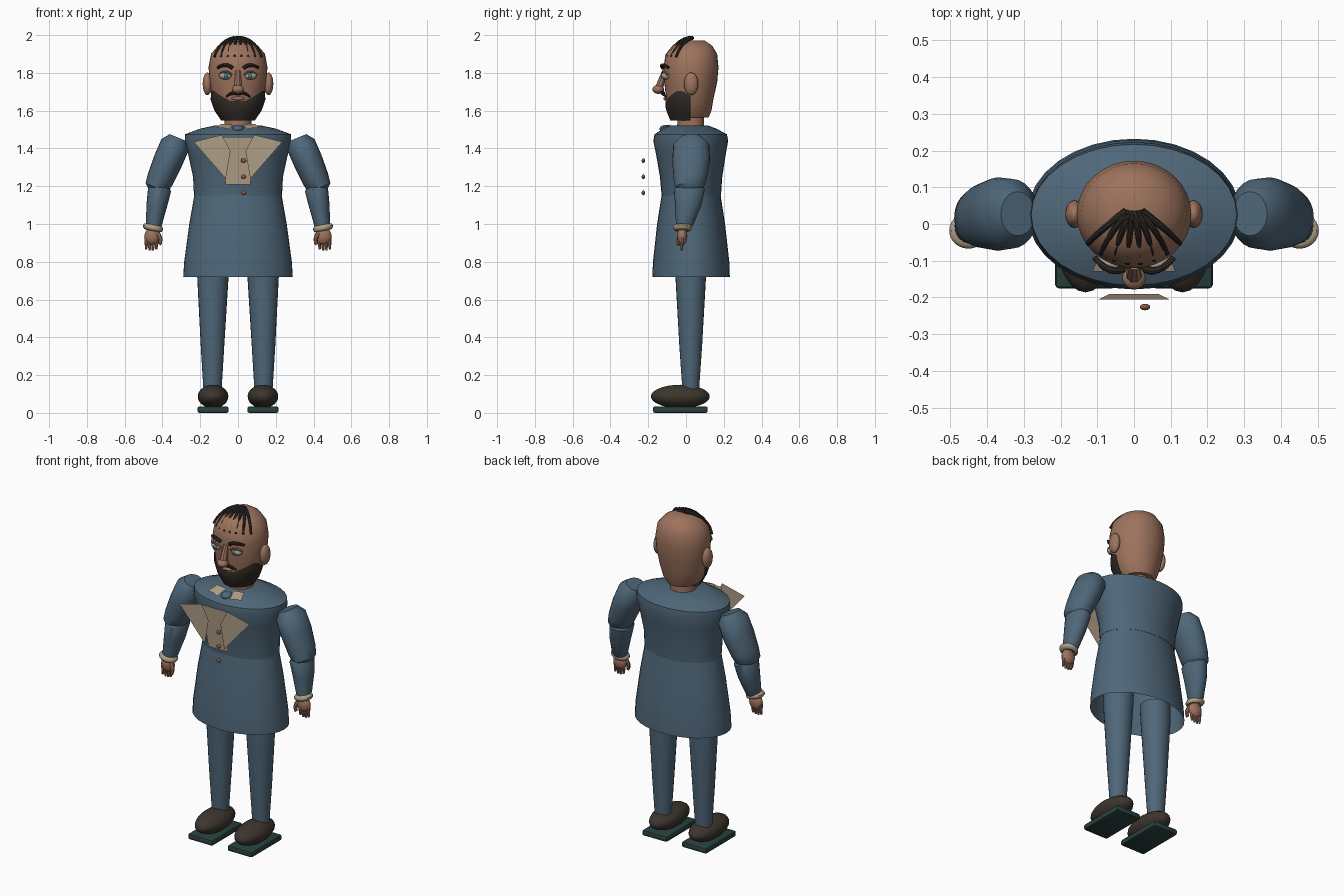
import bpy, bmesh, math
from mathutils import Vector

if "Cube" in bpy.data.objects:
    bpy.data.objects.remove(bpy.data.objects["Cube"])


def material(name, rgb):
    m = bpy.data.materials.new(name)
    m.diffuse_color = (*rgb, 1)
    m.use_nodes = True
    m.node_tree.nodes["Principled BSDF"].inputs["Base Color"].default_value = m.diffuse_color
    return m


BLUE = material("blue cloth", (0.078, 0.135, 0.190))
SKIN = material("skin", (0.34, 0.172, 0.11))
HAIR = material("dark hair", (0.030, 0.024, 0.019))
LEATHER = material("shoe leather", (0.047, 0.036, 0.027))
BEIGE = material("beige linen", (0.42, 0.34, 0.235))
SOLE = material("green sole", (0.021, 0.054, 0.048))
WHITE = material("eye white", (0.40, 0.37, 0.31))
IRIS = material("teal iris", (0.06, 0.17, 0.20))
COPPER = material("copper", (0.25, 0.10, 0.053))


def finish(bm, name, mat, smooth=True, fix=True):
    if fix:
        bmesh.ops.recalc_face_normals(bm, faces=bm.faces)
    me = bpy.data.meshes.new(name)
    bm.to_mesh(me)
    bm.free()
    me.materials.append(mat)
    ob = bpy.data.objects.new(name, me)
    bpy.context.collection.objects.link(ob)
    if smooth:
        bpy.ops.object.select_all(action='DESELECT')
        ob.select_set(True)
        bpy.context.view_layer.objects.active = ob
        bpy.ops.object.shade_smooth_by_angle(angle=math.radians(40))
    return ob


def skin_rings(bm, rings, caps):
    n = len(rings[0])
    for a, b in zip(rings, rings[1:]):
        for i in range(n):
            j = (i + 1) % n
            bm.faces.new((a[i], a[j], b[j], b[i]))
    if caps[0]:
        bm.faces.new(rings[0][::-1])
    if caps[1]:
        bm.faces.new(rings[-1])


def loft(name, rings, mat, n=24, caps=(True, True), side=1):
    """rings: (x, y, z, rx, ry, tilt in degrees about y)"""
    bm = bmesh.new()
    loops = []
    for x, y, z, rx, ry, tilt in rings:
        t, loop = math.radians(tilt), []
        for i in range(n):
            a = 2 * math.pi * i / n
            c = rx * math.cos(a)
            loop.append(bm.verts.new((side * (x + c * math.cos(t)), y + ry * math.sin(a), z + c * math.sin(t))))
        loops.append(loop)
    skin_rings(bm, loops, caps)
    return finish(bm, name, mat)


def ball(name, loc, size, mat, u=20, v=12):
    bm = bmesh.new()
    bmesh.ops.create_uvsphere(bm, u_segments=u, v_segments=v, radius=1)
    bmesh.ops.scale(bm, vec=size, verts=bm.verts)
    bmesh.ops.translate(bm, vec=loc, verts=bm.verts)
    return finish(bm, name, mat)


def strand(name, p0, p1, p2, r0, r1, mat, steps=7, n=8):
    """tapered tube along a curve through three points"""
    p0, p1, p2 = Vector(p0), Vector(p1), Vector(p2)
    ctrl = 2 * p1 - (p0 + p2) / 2
    bm, loops = bmesh.new(), []
    for k in range(steps):
        t = k / (steps - 1)
        p = p0 * (1 - t) ** 2 + ctrl * 2 * t * (1 - t) + p2 * t * t
        d = ((ctrl - p0) * (1 - t) + (p2 - ctrl) * t).normalized()
        u = d.cross(Vector((0.31, 1, 0.17))).normalized()
        w, r = d.cross(u), r0 + (r1 - r0) * t
        loops.append([bm.verts.new(p + r * (u * math.cos(2 * math.pi * i / n) + w * math.sin(2 * math.pi * i / n)))
                      for i in range(n)])
    skin_rings(bm, loops, (True, True))
    return finish(bm, name, mat)


def plate(name, pts, mat):
    bm = bmesh.new()
    bm.faces.new([bm.verts.new(p) for p in pts])
    bm.normal_update()
    if sum(f.normal.y for f in bm.faces) > 0:
        bmesh.ops.reverse_faces(bm, faces=bm.faces)
    return finish(bm, name, mat, False, False)


# Coat: upper body and open skirt
loft("coat_body", [(0, .028, 1.15, .233, .157, 0), (0, .027, 1.25, .238, .165, 0), (0, .026, 1.36, .262, .183, 0),
                   (0, .025, 1.44, .282, .198, 0), (0, .025, 1.475, .28, .192, 0), (0, .02, 1.505, .20, .14, 0),
                   (0, .015, 1.522, .12, .10, 0)], BLUE, 32)
loft("coat_skirt", [(0, .027, .72, .29, .205, 0), (0, .027, .80, .285, .202, 0), (0, .027, 1.0, .258, .18, 0),
                    (0, .027, 1.16, .23, .155, 0)], BLUE, 32, (False, True))

# Neck and head
loft("neck", [(0, .025, 1.49, .072, .072, 0), (0, .025, 1.60, .07, .07, 0)], SKIN)
HEAD = [(1.54, .075, .09, .02), (1.565, .09, .10, .02), (1.60, .115, .115, .02), (1.66, .136, .125, .02),
        (1.75, .15, .14, .025), (1.83, .156, .146, .026), (1.90, .143, .136, .029), (1.945, .105, .105, .033),
        (1.972, .05, .06, .037)]
loft("head", [(0, cy, z, rx, ry, 0) for z, rx, ry, cy in HEAD[1:]], SKIN, 32)


def head_size(z):
    for a, b in zip(HEAD, HEAD[1:]):
        if a[0] <= z <= b[0]:
            t = (z - a[0]) / (b[0] - a[0])
            return [p + (q - p) * t for p, q in zip(a[1:], b[1:])]


# Beard: a shell over the jaw, higher at the cheeks
bm = bmesh.new()
cols = []
for i in range(25):
    deg = -92 + 184 * i / 24
    a = math.radians(deg)
    top = 1.65 + .055 * min(1, max(0, (abs(deg) - 15) / 45))
    if abs(deg) > 72:
        top -= .03 * (abs(deg) - 72) / 20
    col = []
    for k in range(6):
        z = 1.548 + (top - 1.548) * k / 5
        rx, ry, cy = head_size(z)
        g = .010 if k < 5 else .004
        col.append(bm.verts.new(((rx + g) * math.sin(a), cy - (ry + g) * math.cos(a), z)))
    cols.append(col)
for a, b in zip(cols, cols[1:]):
    for k in range(5):
        bm.faces.new((a[k], b[k], b[k + 1], a[k + 1]))
bm.faces.new([c[0] for c in cols][::-1])
finish(bm, "beard", HAIR)

# Face centre
strand("nose_bridge", (0, -.112, 1.81), (0, -.128, 1.765), (0, -.143, 1.715), .014, .023, SKIN)
ball("nose_tip", (0, -.147, 1.713), (.032, .031, .024), SKIN)
ball("lips", (0, -.108, 1.664), (.036, .012, .010), SKIN)

# Hair strands swept over the forehead
for i in range(8):
    t = (i - 3.5) / 3.5
    strand("hair_strand", (.022 * t, .035, 1.985), (.085 * t, -.035 + .02 * t * t, 1.965 - .012 * t * t),
           (.125 * t, -.108 + .055 * t * t, 1.885), .010, .007, HAIR)

# Shirt front and buttons
plate("shirt_front", [(-.065, -.19, 1.21), (.065, -.19, 1.21), (.095, -.205, 1.46), (-.095, -.205, 1.46)], BEIGE)
ball("tie_knot", (0, -.105, 1.503), (.032, .035, .022), BLUE)
for z in (1.335, 1.25, 1.165):
    ball("button", (.03, -.226, z), (.014, .009, .013), COPPER, 12, 8)

for s in (-1, 1):
    # Face sides
    ball("ear", (s * .162, .027, 1.742), (.025, .038, .06), SKIN)
    ball("eye", (s * .066, -.106, 1.785), (.033, .024, .021), WHITE)
    ball("iris", (s * .064, -.124, 1.785), (.013, .010, .014), IRIS, 14, 8)
    strand("upper_eyelid", (s * .034, -.118, 1.79), (s * .066, -.122, 1.806), (s * .099, -.100, 1.79), .006, .006, SKIN)
    strand("eyebrow", (s * .03, -.122, 1.826), (s * .066, -.124, 1.841), (s * .107, -.092, 1.828), .011, .008, HAIR)
    strand("moustache", (0, -.122, 1.692), (s * .032, -.123, 1.692), (s * .062, -.108, 1.674), .012, .005, HAIR)

    # Lapels and collar wings
    plate("lapel", [(s * x, -.224, z) for x, z in ((.235, 1.435), (.085, 1.472), (.04, 1.385), (.065, 1.24))], BEIGE)
    plate("collar_wing", [(s * .03, -.075, 1.527), (s * .09, -.07, 1.53), (s * .113, -.13, 1.508),
                          (s * .075, -.128, 1.508), (s * .045, -.14, 1.50)], BEIGE)

    # Sleeves
    loft("upper_sleeve", [(.316, .028, 1.457, .05, .06, 22), (.333, .028, 1.42, .078, .095, 22),
                          (.37, .027, 1.335, .078, .10, 22), (.41, .022, 1.24, .072, .088, 22),
                          (.43, .018, 1.192, .064, .076, 22), (.436, .018, 1.175, .045, .055, 22)], BLUE, 24, side=s)
    loft("lower_sleeve", [(.413, .018, 1.215, .045, .06, 12), (.415, .018, 1.185, .062, .082, 12),
                          (.43, .012, 1.10, .055, .07, 12), (.446, -.006, 1.0, .043, .047, 12),
                          (.448, -.012, .98, .036, .04, 12)], BLUE, 24, side=s)

    # Cuff
    cuff = [(.449 + d * .1, -.018, .98 + .017 * math.sin(a), .037 + d, .033 + d, 10)
            for a, d in ((math.radians(b), .017 * math.cos(math.radians(b))) for b in range(-90, 271, 36))]
    loft("cuff", cuff, BEIGE, 24, (False, False), s)

    # Hand
    ball("palm", (s * .453, -.02, .936), (.042, .027, .046), SKIN)
    for k in range(4):
        x = .430 + .018 * k
        tip = .857 + .006 * abs(k - 1.5)
        strand("finger", (s * x, -.02, .93), (s * (x + .001), -.022, .895), (s * (x + .003), -.022, tip),
               .013, .006, SKIN, 5)
    strand("thumb", (s * .425, -.03, .95), (s * .411, -.038, .92), (s * .416, -.04, .89), .014, .009, SKIN, 5)

    # Legs
    loft("trouser_leg", [(.135, .025, .12, .048, .044, 0), (.135, .025, .35, .062, .06, 0),
                         (.133, .025, .72, .083, .081, 0), (.13, .025, .82, .085, .083, 0)], BLUE, 24, side=s)

    # Shoe and sole
    ball("shoe", (s * .132, -.03, .087), (.081, .156, .062), LEATHER, 24, 14)
    bm = bmesh.new()
    bmesh.ops.create_cube(bm, size=1)
    bmesh.ops.scale(bm, vec=(.165, .29, .034), verts=bm.verts)
    bmesh.ops.translate(bm, vec=(s * .132, -.03, .017), verts=bm.verts)
    bmesh.ops.bevel(bm, geom=bm.edges[:], offset=.010, segments=2, affect='EDGES', profile=.5)
    finish(bm, "sole", SOLE)
